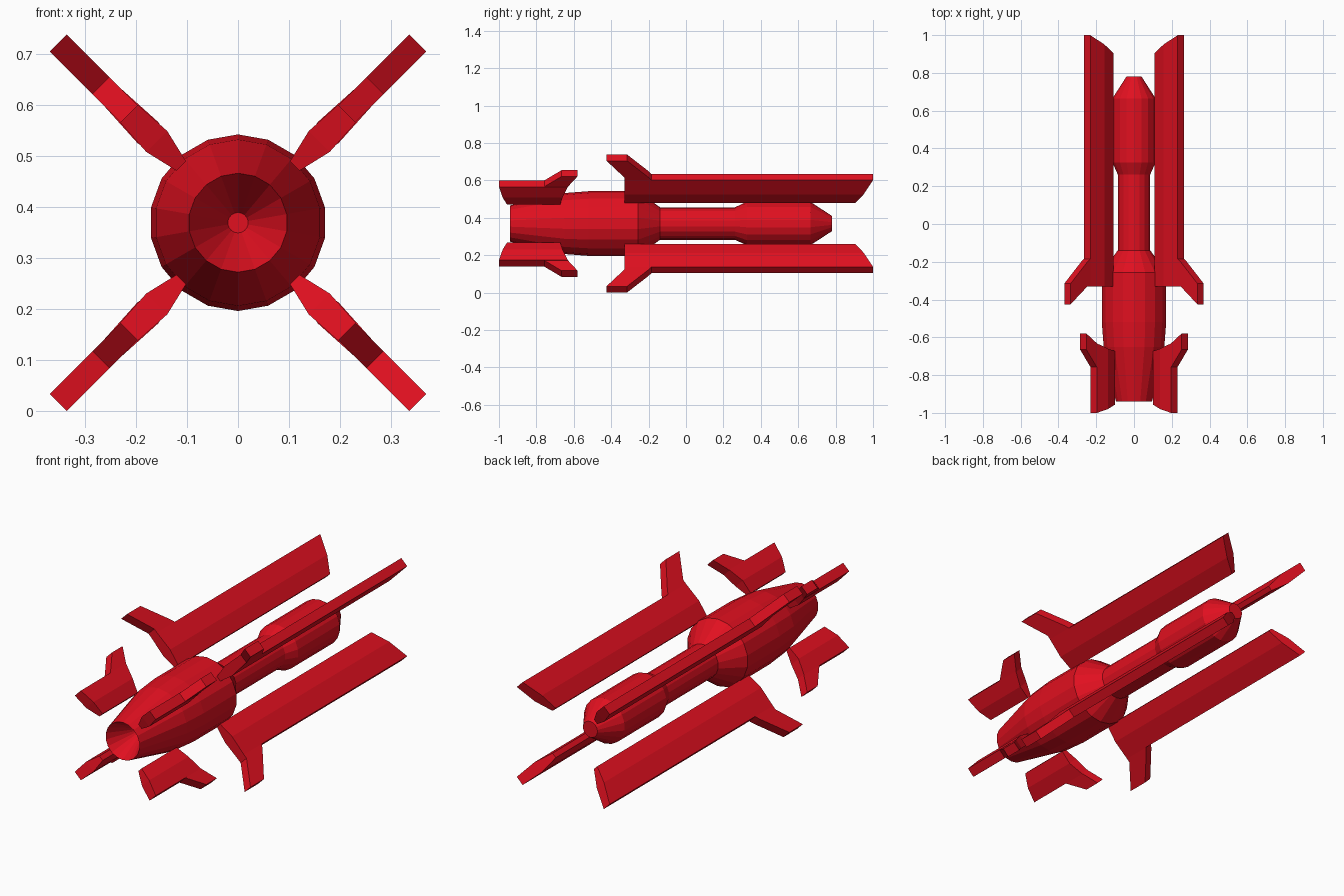
import bpy, bmesh, math
from mathutils import Vector

if "Cube" in bpy.data.objects:
    bpy.data.objects.remove(bpy.data.objects["Cube"])

CZ = 0.369   # height of the body axis
SIDES = 18

red = bpy.data.materials.new("red_paint")
red.diffuse_color = (0.75, 0.005, 0.014, 1)
red.use_nodes = True
red.node_tree.nodes["Principled BSDF"].inputs["Base Color"].default_value = red.diffuse_color


def finish(name, bm):
    bmesh.ops.recalc_face_normals(bm, faces=bm.faces)
    mesh = bpy.data.meshes.new(name)
    bm.to_mesh(mesh)
    bm.free()
    mesh.materials.append(red)
    obj = bpy.data.objects.new(name, mesh)
    bpy.context.collection.objects.link(obj)
    return obj


def bridge(bm, rings):
    """Join successive rings of vertices and cap both ends."""
    for a, b in zip(rings, rings[1:]):
        n = len(a)
        for i in range(n):
            j = (i + 1) % n
            bm.faces.new((a[i], a[j], b[j], b[i]))
    bm.faces.new(rings[0])
    bm.faces.new(rings[-1])


def lathe(name, profile):
    bm = bmesh.new()
    rings = []
    for y, r in profile:
        ring = []
        for i in range(SIDES):
            a = 2 * math.pi * i / SIDES
            ring.append(bm.verts.new((r * math.sin(a), y, CZ + r * math.cos(a))))
        rings.append(ring)
    bridge(bm, rings)
    return finish(name, bm)


def fin(name, angle, slabs):
    """Each slab row: distance from axis, half thickness, front y, back y."""
    out = Vector((math.cos(angle), 0, math.sin(angle)))
    side = Vector((-math.sin(angle), 0, math.cos(angle)))
    bm = bmesh.new()
    for rows in slabs:
        rings = []
        for rho, t, y0, y1 in rows:
            base = out * rho + Vector((0, 0, CZ))
            rings.append([bm.verts.new(base + side * s * t + Vector((0, y, 0)))
                          for s, y in ((-1, y0), (1, y0), (1, y1), (-1, y1))])
        bridge(bm, rings)
    return finish(name, bm)


# Turned body: hollow front nozzle, thick barrel, slim neck, blunt rear head
lathe("body", [
    (-0.80, 0.02), (-0.94, 0.097), (-0.65, 0.163), (-0.52, 0.173),
    (-0.257, 0.173), (-0.139, 0.087), (0.262, 0.087), (0.325, 0.116),
    (0.665, 0.116), (0.78, 0.041)])

# Long rear blades with a swept tip at their front
long_fin = [
    [(0.167, 0.013, -0.33, 0.905), (0.25, 0.029, -0.33, 0.95),
     (0.351, 0.0235, -0.33, 1.0)],
    [(0.345, 0.0235, -0.33, -0.18), (0.372, 0.0235, -0.33, -0.20),
     (0.498, 0.0235, -0.425, -0.315)],
]
# Short front fins with a swept tip at their back
short_fin = [
    [(0.157, 0.013, -0.957, -0.672), (0.225, 0.029, -0.98, -0.66),
     (0.302, 0.0245, -1.0, -0.632)],
    [(0.296, 0.0235, -0.765, -0.635), (0.38, 0.0235, -0.665, -0.58)],
]
for k in range(4):
    ang = math.pi / 4 + k * math.pi / 2
    fin(f"long_fin_{k + 1}", ang, long_fin)
    fin(f"short_fin_{k + 1}", ang, short_fin)
